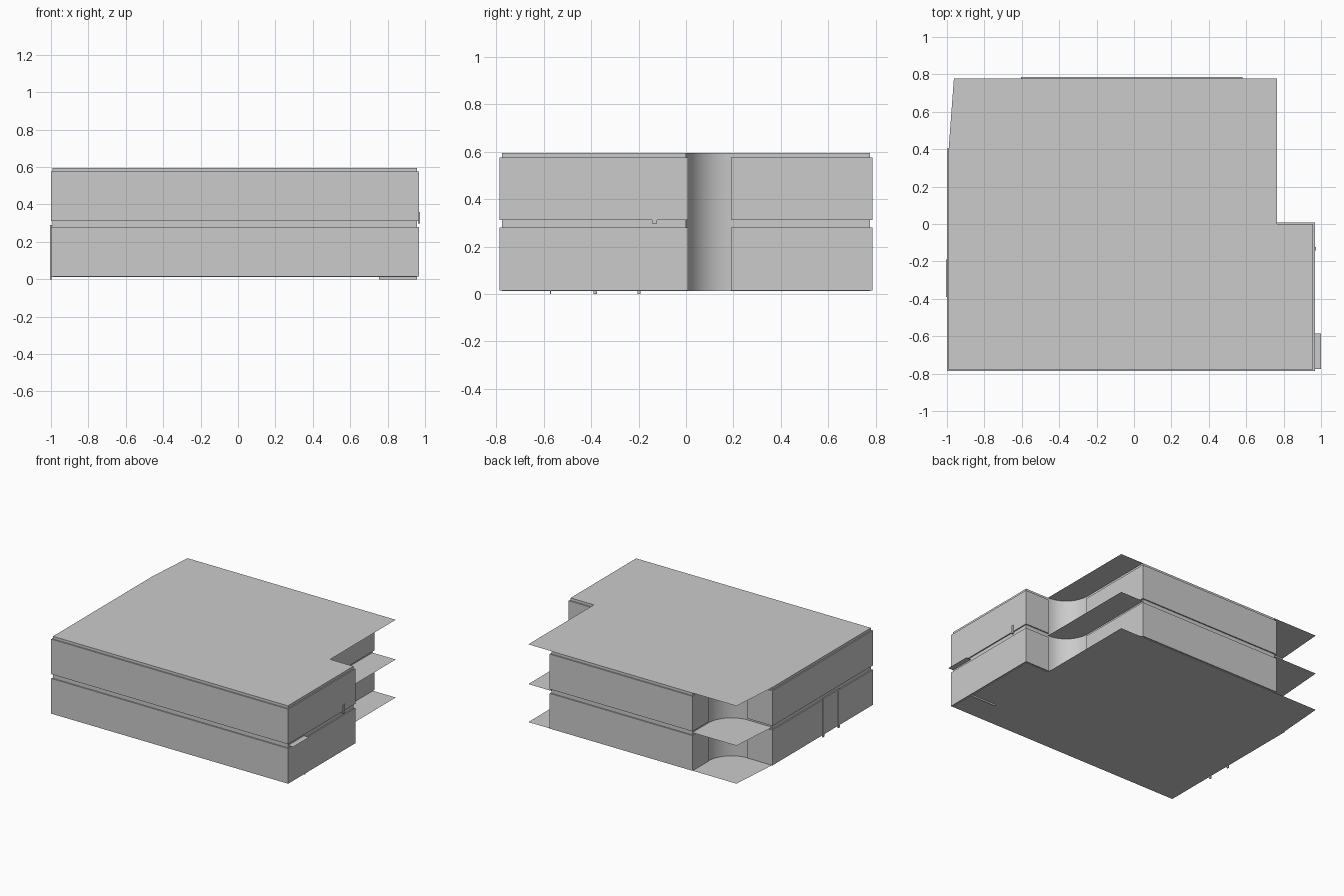
import bpy, bmesh
from math import sin, cos, radians
from mathutils import Vector

if "Cube" in bpy.data.objects:
    bpy.data.objects.remove(bpy.data.objects["Cube"])

STEP = 0.009          # how far the facade bands stand proud of the slab edge
BASE, MID, ROOF = 0.012, 0.297, 0.595
BANDS = [(0.016, 0.28), (0.312, 0.575)]


def make(name, build):
    bm = bmesh.new()
    build(bm)
    mesh = bpy.data.meshes.new(name)
    bm.to_mesh(mesh)
    bm.free()
    ob = bpy.data.objects.new(name, mesh)
    bpy.context.collection.objects.link(ob)
    return ob


def sheet(name, pts, z):
    def build(bm):
        bm.faces.new([bm.verts.new((x, y, z)) for x, y in pts])
    return make(name, build)


def box(name, lo, hi):
    def build(bm):
        bmesh.ops.create_cube(bm, size=1)
        for v in bm.verts:
            v.co = [(a + b) / 2 + c * (b - a) for a, b, c in zip(lo, hi, v.co)]
    return make(name, build)


def offset(path, i, d):
    """Point i of an open path, pushed d to the right with mitred corners."""
    p = [Vector(q) for q in path]
    normals = []
    for a, b in ((i - 1, i), (i, i + 1)):
        if a >= 0 and b < len(p):
            t = (p[b] - p[a]).normalized()
            normals.append(Vector((t.y, -t.x)))
    if len(normals) == 1:
        return p[i] + normals[0] * d
    m = normals[0] + normals[1]
    return p[i] + m * (2 * d / m.length_squared)


def wall(name, path, profile, capped=False):
    """Sweep a (offset, z) profile along a plan path."""
    def build(bm):
        rows = []
        for i in range(len(path)):
            rows.append([bm.verts.new((*offset(path, i, d), z)) for d, z in profile])
        for r, s in zip(rows, rows[1:]):
            for j in range(len(profile) - 1):
                bm.faces.new((r[j], s[j], s[j + 1], r[j + 1]))
        if capped:
            for k in range(1, len(profile) - 4, 4):
                bm.faces.new(rows[0][k:k + 4])
                bm.faces.new(rows[-1][k:k + 4][::-1])
    return make(name, build)


def arc(cx, cy, r, a0, a1, n=12):
    return [(cx + r * cos(radians(a0 + (a1 - a0) * i / n)),
             cy + r * sin(radians(a0 + (a1 - a0) * i / n))) for i in range(n + 1)]


# floor, middle and roof slabs
outline = [(-0.991, -0.777), (0.958, -0.777), (0.958, 0.0), (0.765, 0.0),
           (0.765, 0.777), (-0.963, 0.777), (-0.991, 0.4)]
for name, z in (("floor_slab", BASE), ("middle_slab", MID), ("roof_slab", ROOF)):
    sheet(name, outline, z)

# banded facades: one proud band per storey with recessed strips between
profile = [(0, BASE)]
for z0, z1 in BANDS:
    profile += [(0, z0), (STEP, z0), (STEP, z1), (0, z1)]
profile.append((0, ROOF))
back_run = [(0.572, 0.19), (0.572, 0.777), (-0.596, 0.777), (-0.596, 0.59)]
front_run = [(-0.79, 0.394), (-0.991, 0.394), (-0.991, -0.777),
             (0.958, -0.777), (0.958, 0.0), (0.765, 0.0)]
wall("back_facade", back_run, profile, True)
wall("front_and_side_facade", front_run, profile, True)

# curved walls in the two recessed corners
plain = [(0, BASE), (0, ROOF)]
curves = [("right_curved_wall", arc(0.765, 0.193, 0.193, 270, 180)),
          ("left_curved_wall", arc(-0.79, 0.588, 0.194, 360, 270))]
for name, path in curves:
    ob = wall(name, path, plain)
    bpy.ops.object.select_all(action='DESELECT')
    ob.select_set(True)
    bpy.context.view_layer.objects.active = ob
    bpy.ops.object.shade_smooth_by_angle(angle=radians(30))

# entrance canopy and threshold at the right front corner
sheet("side_canopy", [(0.958, -0.775), (1.0, -0.775), (1.0, -0.585), (0.958, -0.585)], 0.297)
box("threshold_strip", (0.755, -0.573, 0.0), (0.958, -0.569, BASE))

# small wall lamp on the right side
box("wall_lamp", (0.962, -0.143, 0.297), (0.973, -0.122, 0.36))

# doorway surround on the left side
for name, y in (("door_post_front", -0.39), ("door_post_back", -0.205)):
    box(name, (-1.004, y, 0.0), (-0.995, y + 0.014, 0.29))
box("door_lintel", (-1.004, -0.376, 0.278), (-0.995, -0.205, 0.29))
